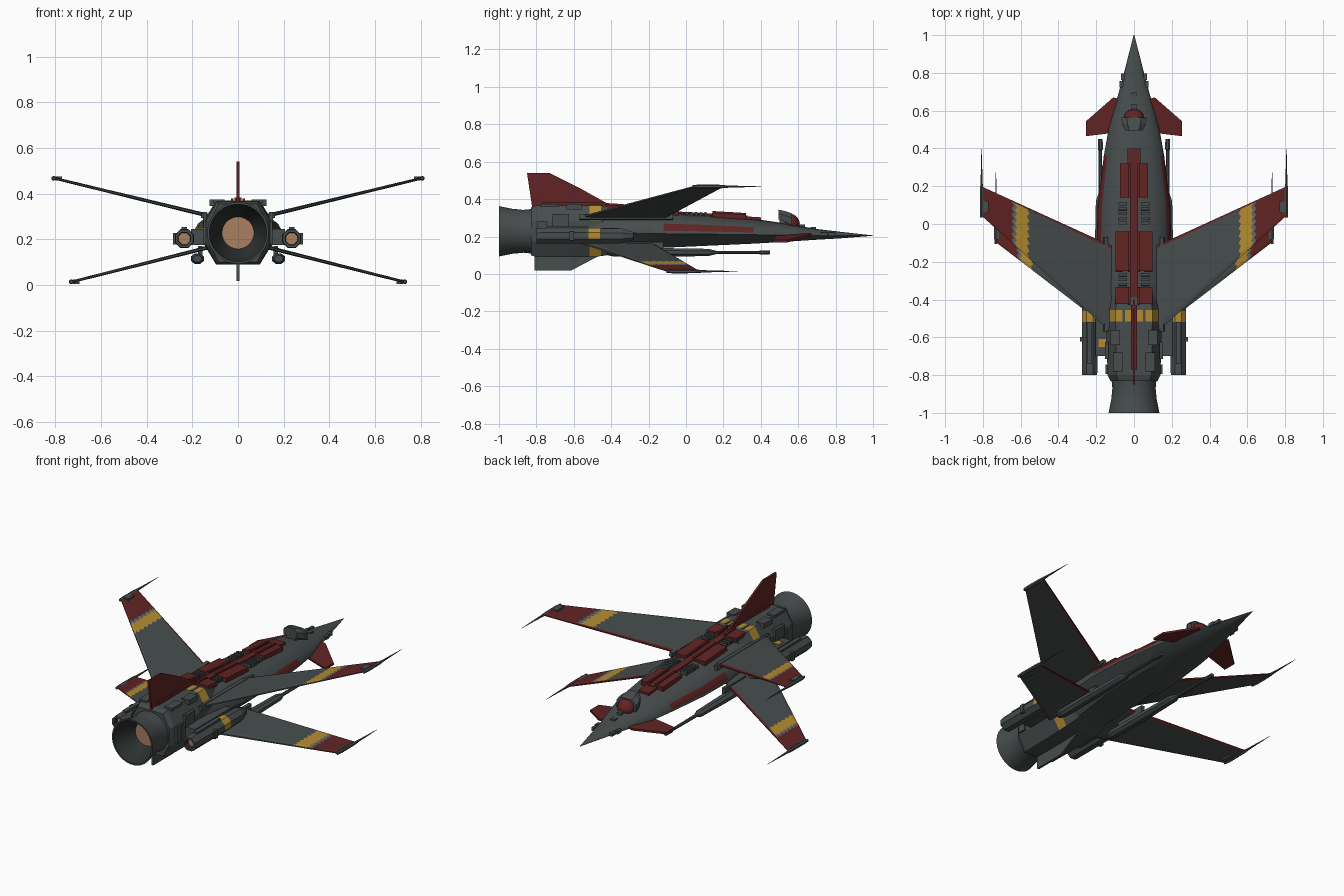
import bpy, bmesh, math
from mathutils import Matrix, Vector

if "Cube" in bpy.data.objects:
    bpy.data.objects.remove(bpy.data.objects["Cube"])


def material(name, r, g, b):
    m = bpy.data.materials.new(name)
    m.use_nodes = True
    m.diffuse_color = (r, g, b, 1)
    m.node_tree.nodes["Principled BSDF"].inputs["Base Color"].default_value = (r, g, b, 1)
    return m


MATS = [material("hull_grey", .062, .072, .072), material("dark_red", .12, .017, .017),
        material("warning_yellow", .45, .26, .03), material("engine_tan", .4, .21, .12),
        material("shadow_grey", .025, .029, .029), material("worn_grey", .12, .13, .14)]
GREY, RED, YELLOW, TAN, DARK, WORN = range(6)


def finish(name, bm, color=None, mirror=False, smooth=None):
    bmesh.ops.recalc_face_normals(bm, faces=bm.faces)
    if color is not None:
        for f in bm.faces:
            f.material_index = color
    me = bpy.data.meshes.new(name)
    bm.to_mesh(me)
    bm.free()
    for m in MATS:
        me.materials.append(m)
    ob = bpy.data.objects.new(name, me)
    bpy.context.collection.objects.link(ob)
    if mirror:
        ob.modifiers.new("mirror", "MIRROR").use_mirror_merge = False
    if smooth:
        bpy.ops.object.select_all(action="DESELECT")
        ob.select_set(True)
        bpy.context.view_layer.objects.active = ob
        bpy.ops.object.shade_smooth_by_angle(angle=math.radians(smooth))
    return ob


def loft(name, rings, rule=lambda k, i: GREY, caps=(GREY, GREY), **kw):
    """Skin a list of point rings; rule(ring, side) picks the colour."""
    bm = bmesh.new()
    rows = [[bm.verts.new(p) for p in ring] for ring in rings]
    n = len(rows[0])
    for k in range(len(rows) - 1):
        for i in range(n):
            j = (i + 1) % n
            f = bm.faces.new((rows[k][i], rows[k][j], rows[k + 1][j], rows[k + 1][i]))
            f.material_index = rule(k, i)
    for row, c in zip((rows[0], rows[-1]), caps):
        bm.faces.new(row).material_index = c
    return finish(name, bm, **kw)


def circle(y, r, x=0, z=0, n=8, squash=1):
    return [(x + r * math.cos(a), y, z + r * squash * math.sin(a))
            for a in (math.tau * (i + .5) / n for i in range(n))]


def box(name, center, size, color=GREY, mirror=False, tilt=0, roll=0):
    bm = bmesh.new()
    mat = (Matrix.Translation(center) @ Matrix.Rotation(roll, 4, "Y")
           @ Matrix.Rotation(tilt, 4, "X") @ Matrix.Diagonal((*size, 1)))
    bmesh.ops.create_cube(bm, size=1, matrix=mat)
    return finish(name, bm, color, mirror)


def slab(name, points, offset, color, mirror=False):
    """Flat polygon given thickness along the offset, centred."""
    bm = bmesh.new()
    off = Vector(offset)
    face = bm.faces.new([bm.verts.new(Vector(p) - off / 2) for p in points])
    new = bmesh.ops.extrude_face_region(bm, geom=[face])["geom"]
    bmesh.ops.translate(bm, vec=off, verts=[v for v in new if isinstance(v, bmesh.types.BMVert)])
    return finish(name, bm, color, mirror)


# Forward hull: rounded back, chamfered belly, red flank stripe
ARC = [math.radians(a) for a in (0, 8, 28, 50, 70, 90, 110, 130, 152, 172, 180)]


def hull_ring(y, w, zb, zm, zt):
    top = [(w * math.cos(a), y, zm + (zt - zm) * math.sin(a)) for a in ARC]
    return top + [(-w * .5, y, zb), (w * .5, y, zb)]


HULL = [(-.6, .14, .10, .225, .355), (-.4, .17, .115, .22, .35), (-.12, .198, .14, .215, .33),
        (.1, .192, .15, .213, .318), (.36, .16, .162, .21, .295), (.5, .135, .17, .207, .275),
        (.7, .08, .183, .205, .24), (.82, .048, .19, .205, .226), (1, .002, .204, .205, .206)]
loft("forward_hull", [hull_ring(*s) for s in HULL],
     lambda k, i: RED if k in (2, 3) and i in (1, 8) else GREY, smooth=32)


# Octagonal engine section
def octagon(y, w, zb, zt):
    c = (zt - zb) * .3
    half = [(w, zb + c), (w, zt - c), (w * .66, zt)]
    pts = [(w * .66, zb)] + half
    return [(x, y, z) for x, z in pts] + [(-x, y, z) for x, z in reversed(pts)]


loft("engine_section", [octagon(*s) for s in
     ((-.83, .125, .10, .355), (-.8, .14, .09, .365), (-.6, .145, .09, .367),
      (-.515, .147, .092, .367), (-.455, .147, .095, .367), (-.36, .13, .11, .345))],
     lambda k, i: YELLOW if k == 3 and i in (0, 2, 3, 4, 6) else GREY)
for x in (-.055, 0, .055):
    box("band_gap", (x, -.485, .367), (.014, .064, .006))

# Main exhaust
NOZZLE = [(-.8, .122), (-.87, .115), (-.93, .121), (-1, .135), (-1, .126), (-.93, .105), (-.87, .07)]
loft("main_nozzle", [circle(y, r, z=.228, n=32) for y, r in NOZZLE],
     lambda k, i: DARK if k > 3 else GREY, caps=(GREY, TAN), smooth=30)


# Wings: spanwise bands of colour, zigzag paint edges, red leading strip
def wing(name, root, tip, marks):
    (rx, rl, rt, rz), (tx, tl, tt, tz) = root, tip
    xs = [rx, *marks, tx]
    bands = [GREY, YELLOW, WORN, RED]
    rows = 14
    bm = bmesh.new()

    def vert(s, c, side):
        x = xs[s] + (.006 if c % 2 else -.006) * (0 < s < len(xs) - 1)
        u = (x - rx) / (tx - rx)
        lead, trail = rl + (tl - rl) * u, rt + (tt - rt) * u
        t = 0 if c == 0 else .035 + .965 * (c - 1) / (rows - 1)
        thick = (.009 - .003 * u) * (.5 if c in (0, rows) else 1)
        return bm.verts.new((x, lead + (trail - lead) * t, rz + (tz - rz) * u + side * thick))

    grid = {(s, c, d): vert(s, c, d) for s in range(len(xs)) for c in range(rows + 1) for d in (-1, 1)}

    def quad(keys, color):
        bm.faces.new([grid[k] for k in keys]).material_index = color

    for s in range(len(xs) - 1):
        for c in range(rows):
            for d in (-1, 1):
                color = RED if c == 0 else bands[s] if d > 0 else GREY
                quad([(s, c, d), (s + 1, c, d), (s + 1, c + 1, d), (s, c + 1, d)], color)
        for c, color in ((0, RED), (rows, GREY)):
            quad([(s, c, -1), (s + 1, c, -1), (s + 1, c, 1), (s, c, 1)], color)
    for s in (0, len(xs) - 1):
        for c in range(rows):
            quad([(s, c, -1), (s, c + 1, -1), (s, c + 1, 1), (s, c, 1)], GREY)
    finish(name, bm, mirror=True)
    # Wingtip rail and spike
    spike = ((tt - .005, .008), (tt + .03, .011), (tl - .02, .01), (tl + .03, .006), (tl + .205, .001))
    loft(name + "_tip_spike", [circle(y, r, tx + .004, tz, 6) for y, r in spike], mirror=True)
    box(name + "_tip_fairing", (tx - .018, tt + .05, tz), (.03, .06, .018), mirror=True)


wing("upper_wing", (.12, -.115, -.575, .301), (.803, .197, .04, .467), (.56, .625, .642))
wing("lower_wing", (.1, -.2, -.58, .172), (.727, .07, -.1, .014), (.54, .6, .617))
box("wing_root_fairing", (.15, -.32, .305), (.02, .5, .028), mirror=True, roll=-.24)

# Fins and canards
slab("dorsal_fin", [(0, -.85, .54), (0, -.73, .54), (0, -.57, .46), (0, -.4, .365), (0, -.4, .34),
                    (0, -.82, .34)], (.012, 0, 0), RED)
box("dorsal_fin_root", (0, -.6, .372), (.03, .34, .02), RED)
slab("ventral_fin", [(0, -.81, .018), (0, -.615, .018), (0, -.44, .11), (0, -.81, .12)],
     (.012, 0, 0), GREY)
slab("canard", [(.07, .66, .212), (.11, .67, .208), (.253, .545, .175), (.253, .465, .175),
                (.13, .48, .2), (.07, .48, .212)], (0, 0, .012), RED, True)

# Side engine pods with struts
POD = [(-.77, .027), (-.8, .03), (-.8, .042), (-.78, .045), (-.52, .045), (-.46, .045), (-.34, .042), (-.28, .022)]
loft("side_pod", [circle(y, r, .235, .203) for y, r in POD],
     lambda k, i: YELLOW if k == 4 and i in (0, 1, 2, 7) else DARK if k == 0 else GREY,
     caps=(TAN, GREY), mirror=True)
box("pod_strut", (.165, -.53, .21), (.08, .34, .07), mirror=True)
box("strut_marking", (-.168, -.63, .246), (.04, .04, .006), YELLOW)
box("pod_clamp", (.235, -.61, .203), (.1, .025, .05), mirror=True)
box("pod_ridge", (.235, -.63, .248), (.025, .22, .012), mirror=True)

# Underslung cannons
GUN = [(-.42, .02), (-.38, .031), (-.1, .031), (.12, .026), (.16, .012), (.39, .01), (.395, .015), (.45, .013)]
loft("cannon", [circle(y, r, .178, .115, 8, .8) for y, r in GUN], mirror=True)
box("cannon_mount", (.165, -.22, .145), (.02, .2, .05), mirror=True)

# Canopy: red glass in front of a raised grey hood
bm = bmesh.new()
bmesh.ops.create_uvsphere(bm, u_segments=20, v_segments=10, radius=1,
                          matrix=Matrix.Translation((0, .565, .275)) @ Matrix.Rotation(.6, 4, "X")
                          @ Matrix.Diagonal((.052, .04, .05, 1)))
finish("canopy_glass", bm, RED, smooth=40)


def hood(y, z, w, h):
    return [(x * w, y, z + k * h) for x, k in
            ((1, -1), (1, .2), (.55, 1), (-.55, 1), (-1, .2), (-1, -1))]


loft("canopy_hood", [hood(.495, .318, .045, .026), hood(.53, .308, .064, .028), hood(.565, .292, .066, .032)])
box("canopy_hinge", (0, .525, .275), (.06, .05, .05))

# Spine armour, ribs and nose details
SLOPE = -.06
for y, length, z, w in ((.23, .18, .31, .055), (-.145, .21, .332, .08), (-.38, .09, .355, .08)):
    box("spine_armour", (.018 + w / 2, y, z), (w, length, .026), RED, True, SLOPE)
    box("armour_edge", (.025, y, z + .008), (.012, length, .026), RED, True, SLOPE)
box("spine_front_plate", (0, .345, .297), (.07, .11, .018), RED, tilt=SLOPE)
box("spine_channel", (0, -.03, .324), (.04, .72, .018), RED, tilt=SLOPE)
for i in range(5):
    for y, z in ((.105, .32), (-.27, .347)):
        box("spine_rib", (.06, y - .025 * i, z), (.045, .014, .02), mirror=True, tilt=SLOPE)
for y, z in ((.68, .243), (.62, .258)):
    box("nose_sensor", (0, y, z), (.026, .03, .014))
for y, x in ((.78, .06), (.74, .068)):
    box("nose_pod", (x, y, .212), (.018, .035, .02), mirror=True)

# Engine section panels
box("engine_top_panel", (.085, -.73, .367), (.05, .1, .016), mirror=True)
box("engine_top_block", (.1, -.6, .36), (.05, .08, .03), mirror=True)
box("engine_side_panel", (.145, -.67, .285), (.018, .09, .07), mirror=True)
box("engine_side_block", (.143, -.77, .23), (.018, .05, .1), mirror=True)
